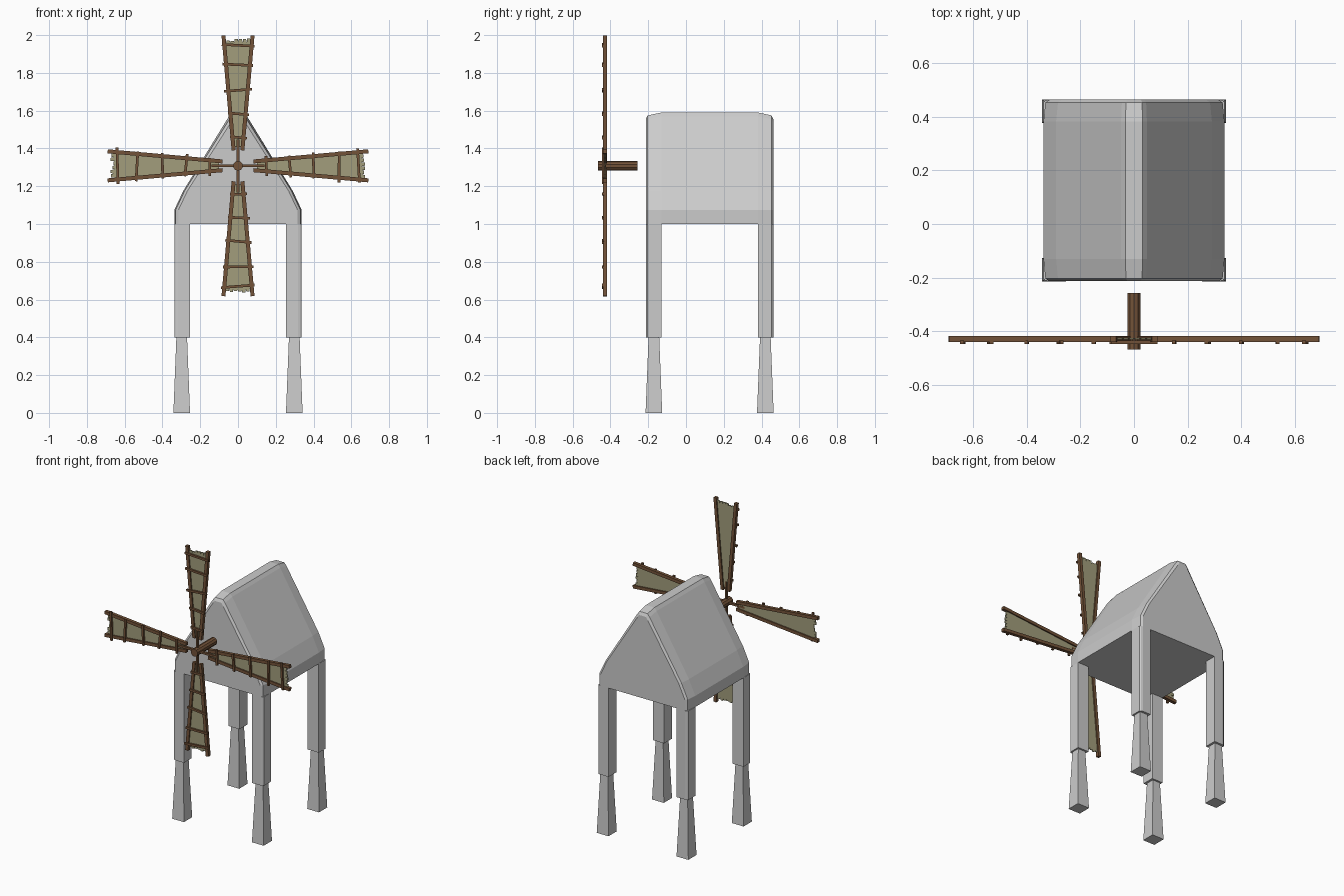
import bpy, bmesh, math, random
from mathutils import Vector, Matrix

if "Cube" in bpy.data.objects:
    bpy.data.objects.remove(bpy.data.objects["Cube"])

random.seed(4)
HUB = Vector((0, -0.428, 1.308))


def material(name, rgb):
    m = bpy.data.materials.new(name)
    m.diffuse_color = (*rgb, 1)
    m.use_nodes = True
    m.node_tree.nodes["Principled BSDF"].inputs["Base Color"].default_value = m.diffuse_color
    return m


wood = material("wood", (0.17, 0.085, 0.04))
cloth = material("cloth", (0.36, 0.34, 0.2))


def finish(bm, name, mat=None):
    bmesh.ops.recalc_face_normals(bm, faces=bm.faces)
    me = bpy.data.meshes.new(name)
    bm.to_mesh(me)
    bm.free()
    ob = bpy.data.objects.new(name, me)
    bpy.context.collection.objects.link(ob)
    if mat:
        me.materials.append(mat)
    return ob


def loft(bm, rings):
    # skin equal-length rings of points and cap both ends
    vs = [[bm.verts.new(p) for p in r] for r in rings]
    n = len(vs[0])
    for a, b in zip(vs, vs[1:]):
        for i in range(n):
            j = (i + 1) % n
            bm.faces.new((a[i], a[j], b[j], b[i]))
    bm.faces.new(vs[0])
    bm.faces.new(vs[-1])


def beam(bm, p, q, w, d):
    # square bar in the blade plane: w across, d deep along y
    p, q = Vector(p), Vector(q)
    side = (q - p).normalized().cross(Vector((0, 1, 0))) * w / 2
    deep = Vector((0, d / 2, 0))
    loft(bm, [[c + side + deep, c - side + deep, c - side - deep, c + side - deep]
              for c in (p, q)])


# Pitched body with softened gable edges and ridge
def body_ring(y, inset, drop):
    half = [(0.337 - inset, 1.0), (0.337 - inset, 1.075), (0.29 - inset, 1.175),
            (0.048 - inset * 0.4, 1.57 - drop), (0.032 - inset * 0.3, 1.59 - drop)]
    pts = half + [(-x, z) for x, z in reversed(half)]
    return [(x, y, z) for x, z in pts]


bm = bmesh.new()
loft(bm, [body_ring(*s) for s in (
    (-0.213, 0.022, 0.035), (-0.203, 0.007, 0.015), (-0.13, 0, 0),
    (0.382, 0, 0), (0.453, 0.007, 0.015), (0.463, 0.022, 0.035))])
finish(bm, "body")

# Four legs: chamfered upper post and flared foot
for sy, yname in ((-1, "front"), (1, "back")):
    for sx, xname in ((-1, "left"), (1, "right")):
        ymid = 0.125

        def post(z):
            pts = [(0.255, 0.255), (0.337, 0.255), (0.337, 0.328),
                   (0.33, 0.335), (0.318, 0.338), (0.255, 0.338)]
            return [(sx * x, ymid + sy * y, z) for x, y in pts]

        def foot(z, h):
            return [(sx * 0.298 + a * h, ymid + sy * 0.295 + b * h, z)
                    for a, b in ((-1, -1), (1, -1), (1, 1), (-1, 1))]

        bm = bmesh.new()
        loft(bm, [post(0.4), post(1.0)])
        finish(bm, f"{yname}_{xname}_upper_leg")
        bm = bmesh.new()
        loft(bm, [foot(0, 0.044), foot(0.405, 0.028)])
        finish(bm, f"{yname}_{xname}_foot")

# Sail shaft
bm = bmesh.new()
bmesh.ops.create_cone(
    bm, cap_ends=True, segments=10, radius1=0.026, radius2=0.026, depth=0.21,
    matrix=Matrix.Translation((0, -0.362, 1.308)) @ Matrix.Rotation(math.pi / 2, 4, 'X'))
finish(bm, "sail_shaft", wood)


# Four sails: tapered ladder frame, spar and ragged cloth
def half_width(r):
    return 0.023 + 0.054 * (r - 0.08) / 0.61


for k in range(4):
    turn = Matrix.Translation(HUB) @ Matrix.Rotation(k * math.pi / 2, 4, 'Y')
    bm = bmesh.new()
    for s in (-1, 1):
        beam(bm, (s * half_width(0.082), 0, 0.082), (s * half_width(0.69), 0, 0.69),
             0.021, 0.022)
    for r in (0.15, 0.275, 0.4, 0.535, 0.638):
        w = half_width(r)
        t = random.uniform(-0.007, 0.007)
        beam(bm, (-w - random.uniform(0.012, 0.026), -0.012, r - t),
             (w + random.uniform(0.012, 0.026), -0.012, r + t), 0.014, 0.012)
    beam(bm, (0, -0.004, 0), (0, -0.004, 0.14), 0.014, 0.016)
    bm.transform(turn)
    finish(bm, f"sail_frame_{k + 1}", wood)

    # ragged outer edge made of stepped strips
    outline = [(half_width(0.1), 0.1), (half_width(0.655), 0.655)]
    n = 6
    for i in range(n):
        tip = 0.655 + random.uniform(0.004, 0.02)
        x0, x1 = (0.065 * (1 - 2 * (i + f) / n) for f in (0.05, 0.8))
        outline += [(x0, tip), (x1, tip), (x1 - 0.001, 0.653)]
    outline += [(-half_width(0.655), 0.655), (-half_width(0.1), 0.1)]
    bm = bmesh.new()
    loft(bm, [[(x, y, z) for x, z in outline] for y in (-0.003, 0.003)])
    bm.transform(turn)
    finish(bm, f"sail_cloth_{k + 1}", cloth)
